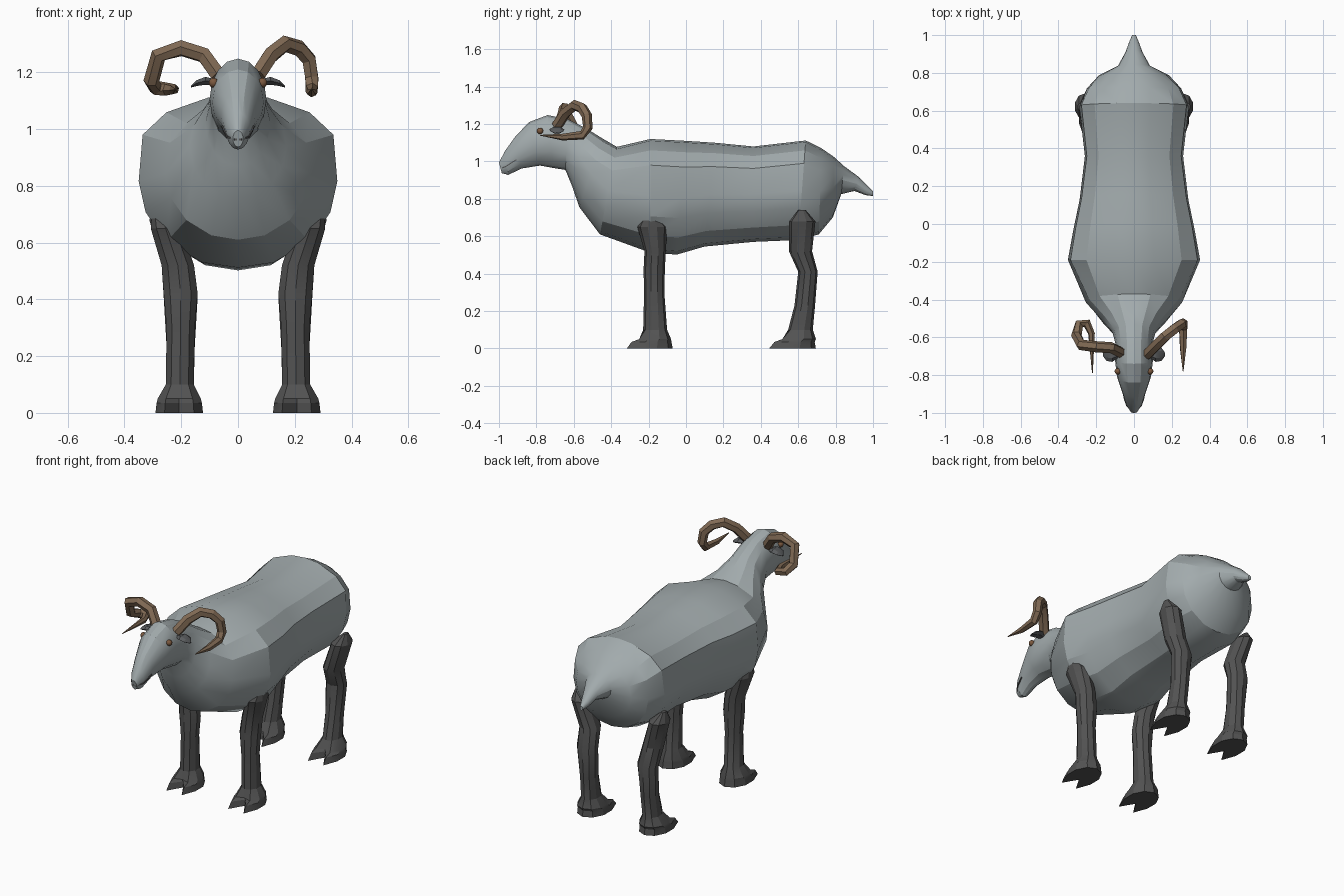
import bpy, bmesh, math
from mathutils import Vector


def material(name, rgb):
    m = bpy.data.materials.new(name)
    m.diffuse_color = (*rgb, 1)
    return m


WOOL = material("grey_wool", (0.36, 0.405, 0.415))
DARK = material("dark_leg", (0.085, 0.085, 0.085))
HORN = material("brown_horn", (0.22, 0.145, 0.09))
EAR = material("ear_grey", (0.10, 0.105, 0.11))
EYE = material("eye_brown", (0.20, 0.10, 0.05))


def loft(name, rings, mat, angle=30):
    """Skin a list of equal-length closed rings and cap both ends."""
    bm = bmesh.new()
    vs = [[bm.verts.new(p) for p in r] for r in rings]
    n = len(vs[0])
    for a, b in zip(vs, vs[1:]):
        for i in range(n):
            j = (i + 1) % n
            bm.faces.new((a[i], a[j], b[j], b[i]))
    bm.faces.new(vs[0])
    bm.faces.new(vs[-1])
    bmesh.ops.recalc_face_normals(bm, faces=bm.faces)
    return finish(name, bm, mat, angle)


def finish(name, bm, mat, angle):
    me = bpy.data.meshes.new(name)
    bm.to_mesh(me)
    bm.free()
    me.materials.append(mat)
    me.shade_smooth()
    me.set_sharp_from_angle(angle=math.radians(angle))
    ob = bpy.data.objects.new(name, me)
    bpy.context.collection.objects.link(ob)
    return ob


# Body: half profile as (width, height) fractions, bottom to top
HALF = [(0, 0), (0.36, 0.03), (0.72, 0.15), (0.93, 0.32), (1, 0.5),
        (0.96, 0.77), (0.72, 0.9), (0.3, 0.985), (0, 1)]


def body_ring(yt, zt, yb, zb, w, rnd):
    pts = []
    for k, (fx, fz) in enumerate(HALF):
        a = math.pi * k / 8
        x = fx + (math.sin(a) - fx) * rnd
        t = fz + ((1 - math.cos(a)) / 2 - fz) * rnd
        pts.append(Vector((x * w, yb + (yt - yb) * t, zb + (zt - zb) * t)))
    return pts + [Vector((-p.x, p.y, p.z)) for p in pts[-2:0:-1]]


# top y, top z, bottom y, bottom z, half width, roundness
BODY = [
    (-1.0, 0.995, -0.985, 0.937, 0.018, 1),
    (-0.965, 1.06, -0.95, 0.928, 0.042, 1),
    (-0.915, 1.13, -0.88, 0.962, 0.06, 1),
    (-0.84, 1.21, -0.78, 0.978, 0.09, 1),
    (-0.74, 1.248, -0.71, 0.965, 0.1, 1),
    (-0.63, 1.225, -0.645, 0.955, 0.097, 1),
    (-0.53, 1.175, -0.61, 0.87, 0.115, 1),
    (-0.45, 1.125, -0.57, 0.755, 0.17, 1),
    (-0.37, 1.078, -0.46, 0.61, 0.255, 0.5),
    (-0.19, 1.12, -0.19, 0.512, 0.35, 0),
    (0, 1.11, -0.05, 0.502, 0.32, 0),
    (0.155, 1.1, 0.1, 0.545, 0.288, 0),
    (0.36, 1.08, 0.36, 0.57, 0.26, 0),
    (0.64, 1.112, 0.6, 0.58, 0.29, 0),
    (0.725, 1.07, 0.71, 0.61, 0.25, 0.3),
    (0.79, 1.025, 0.785, 0.70, 0.185, 1),
    (0.845, 0.975, 0.83, 0.825, 0.085, 1),
    (0.92, 0.92, 0.9, 0.842, 0.045, 1),
    (0.97, 0.87, 0.96, 0.82, 0.025, 1),
    (1.0, 0.84, 1.0, 0.815, 0.01, 1),
]
loft("body_and_head", [body_ring(*r) for r in BODY], WOOL, 22)

# Legs: z, centre x, centre y, half width, half depth, toe cleft
FRONT = [
    (0.74, 0.29, -0.19, 0.012, 0.015, 0),
    (0.65, 0.255, -0.18, 0.055, 0.08, 0),
    (0.52, 0.212, -0.165, 0.06, 0.057, 0),
    (0.42, 0.202, -0.17, 0.063, 0.057, 0),
    (0.3, 0.202, -0.17, 0.052, 0.054, 0),
    (0.1, 0.205, -0.165, 0.052, 0.064, 0),
    (0.05, 0.207, -0.17, 0.08, 0.09, 0.4),
    (0.035, 0.207, -0.185, 0.084, 0.107, 0.9),
    (0.0, 0.207, -0.193, 0.088, 0.122, 1),
]
REAR = [
    (0.74, 0.285, 0.62, 0.012, 0.02, 0),
    (0.68, 0.26, 0.622, 0.055, 0.07, 0),
    (0.52, 0.212, 0.612, 0.06, 0.062, 0),
    (0.41, 0.202, 0.652, 0.063, 0.052, 0),
    (0.23, 0.202, 0.635, 0.052, 0.055, 0),
    (0.1, 0.205, 0.612, 0.052, 0.066, 0),
    (0.05, 0.207, 0.6, 0.08, 0.095, 0.4),
    (0.035, 0.207, 0.58, 0.084, 0.108, 0.9),
    (0.0, 0.207, 0.57, 0.088, 0.124, 1),
]


def leg_ring(z, cx, cy, rx, ry, cleft, side):
    pts = []
    for k in range(10):
        a = math.tau * k / 10
        y = -math.cos(a) * ry
        if k == 0:                       # notch between the toes
            y *= 1 - 0.7 * cleft
        elif k in (1, 9):                # toes reach forward
            y *= 1 + 0.25 * cleft
        pts.append(((cx + math.sin(a) * rx) * side, cy + y, z))
    return pts


for label, spec in (("front", FRONT), ("rear", REAR)):
    for side, s in (("left", -1), ("right", 1)):
        loft(f"{label}_{side}_leg", [leg_ring(*r, s) for r in spec], DARK, 25)


# Horns: six-sided tubes swept along a curled path
def horn(name, path, radii):
    pts = [Vector(p) for p in path]
    rings, u = [], Vector((0, 1, 0))
    for i, p in enumerate(pts):
        t = (pts[min(i + 1, len(pts) - 1)] - pts[max(i - 1, 0)]).normalized()
        u = (u - t * u.dot(t)).normalized()
        v = t.cross(u)
        rings.append([p + (u * math.cos(k * math.pi / 3)
                           + v * math.sin(k * math.pi / 3)) * radii[i]
                      for k in range(6)])
    loft(name, rings, HORN, 20)


RADII = [0.03, 0.03, 0.03, 0.029, 0.028, 0.026, 0.024, 0.018, 0.002]
horn("right_horn", [(0.07, -0.69, 1.19), (0.115, -0.645, 1.26), (0.165, -0.595, 1.3),
                    (0.215, -0.555, 1.285), (0.25, -0.53, 1.245), (0.26, -0.525, 1.18),
                    (0.26, -0.555, 1.14), (0.26, -0.66, 1.13), (0.26, -0.78, 1.14)], RADII)
horn("left_horn", [(-0.07, -0.68, 1.19), (-0.12, -0.655, 1.26), (-0.2, -0.65, 1.285),
                   (-0.28, -0.64, 1.26), (-0.305, -0.59, 1.17), (-0.29, -0.53, 1.145),
                   (-0.25, -0.525, 1.14), (-0.225, -0.58, 1.14), (-0.22, -0.79, 1.14)], RADII)

# Ears, eyes and mouth line, one of each per side
for side, s in (("left", -1), ("right", 1)):
    ear = [(0.08, 0.015, 0.012, 1.165), (0.115, 0.04, 0.016, 1.17),
           (0.145, 0.035, 0.012, 1.162), (0.165, 0.008, 0.004, 1.15)]
    loft(f"{side}_ear", [[(s * x, -0.69 + math.cos(k * math.pi / 3) * d,
                           z + math.sin(k * math.pi / 3) * h) for k in range(6)]
                         for x, d, h, z in ear], EAR, 25)

    bm = bmesh.new()
    bmesh.ops.create_uvsphere(bm, u_segments=12, v_segments=8, radius=0.017)
    bmesh.ops.translate(bm, verts=bm.verts, vec=(s * 0.086, -0.78, 1.163))
    finish(f"{side}_eye", bm, EYE, 60)

    mouth = [(0.01, -0.993, 0.963), (0.037, -0.965, 0.972), (0.05, -0.93, 0.995),
             (0.055, -0.905, 1.01)]
    loft(f"{side}_mouth_line", [[(s * (x + dx), y, z + dz) for dx, dz in
                                 ((-0.006, -0.003), (0.003, -0.003), (0.003, 0.003), (-0.006, 0.003))]
                                for x, y, z in mouth], DARK)
